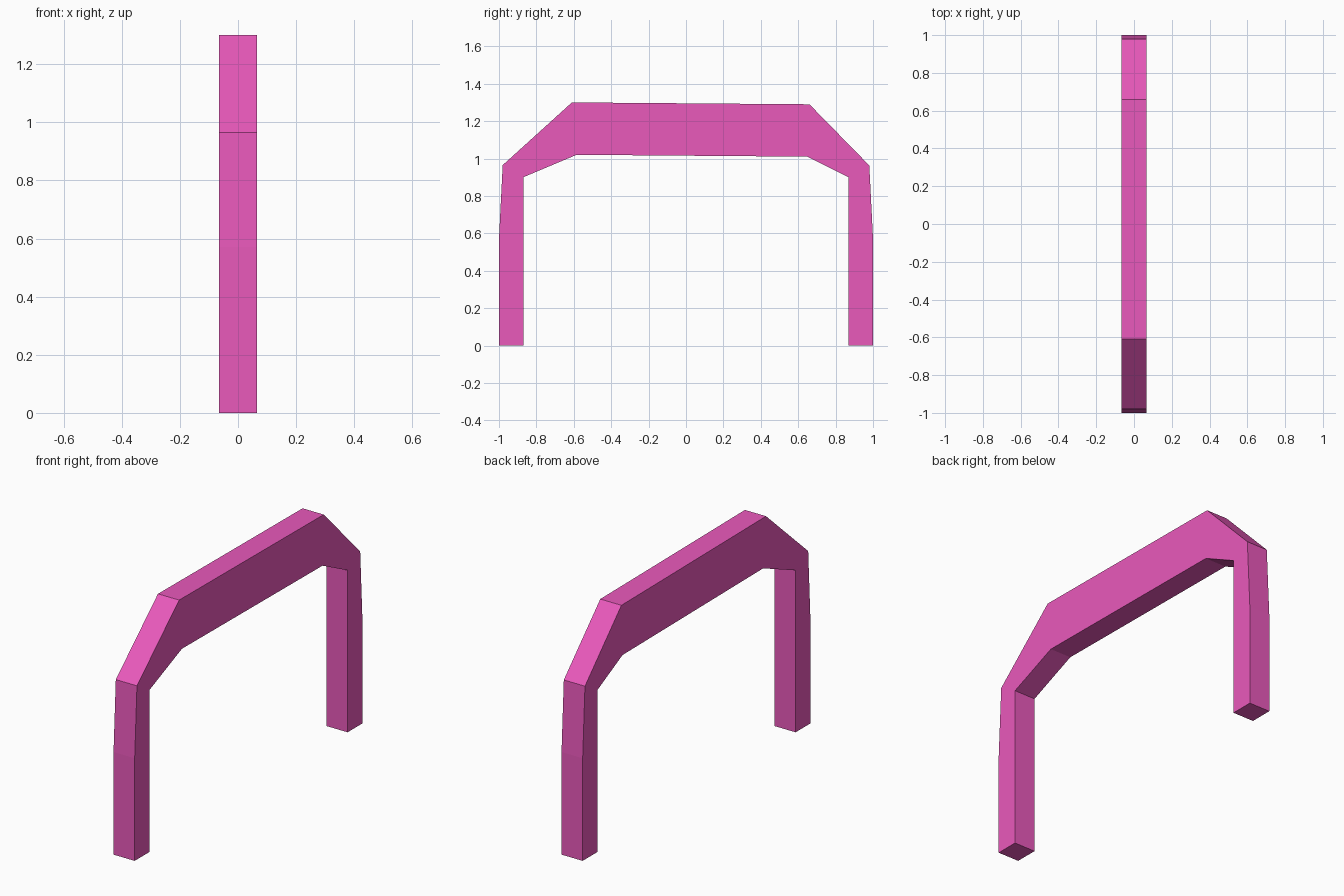
import bpy
import bmesh

if "Cube" in bpy.data.objects:
    bpy.data.objects.remove(bpy.data.objects["Cube"])

HALF_WIDTH = 0.065

# Side outline of the arch as (y, z): up the outside, back along the inside
outline = [
    (-1.0, 0.0), (-1.0, 0.57), (-0.98, 0.965), (-0.61, 1.30),
    (0.66, 1.29), (0.98, 0.963), (1.0, 0.57), (1.0, 0.0),
    (0.87, 0.0), (0.87, 0.90), (0.65, 1.01),
    (-0.585, 1.02), (-0.87, 0.90), (-0.87, 0.0),
]

# Extrude the outline across the width
bm = bmesh.new()
face = bm.faces.new([bm.verts.new((-HALF_WIDTH, y, z)) for y, z in outline])
result = bmesh.ops.extrude_face_region(bm, geom=[face], use_keep_orig=True)
moved = [g for g in result["geom"] if isinstance(g, bmesh.types.BMVert)]
bmesh.ops.translate(bm, verts=moved, vec=(2 * HALF_WIDTH, 0, 0))
bmesh.ops.recalc_face_normals(bm, faces=bm.faces[:])

mesh = bpy.data.meshes.new("arch_frame")
bm.to_mesh(mesh)
bm.free()
arch = bpy.data.objects.new("arch_frame", mesh)
bpy.context.collection.objects.link(arch)

# Pink paint
pink = bpy.data.materials.new("pink")
pink.diffuse_color = (0.82, 0.1, 0.5, 1.0)
pink.use_nodes = True
pink.node_tree.nodes["Principled BSDF"].inputs["Base Color"].default_value = pink.diffuse_color
mesh.materials.append(pink)
